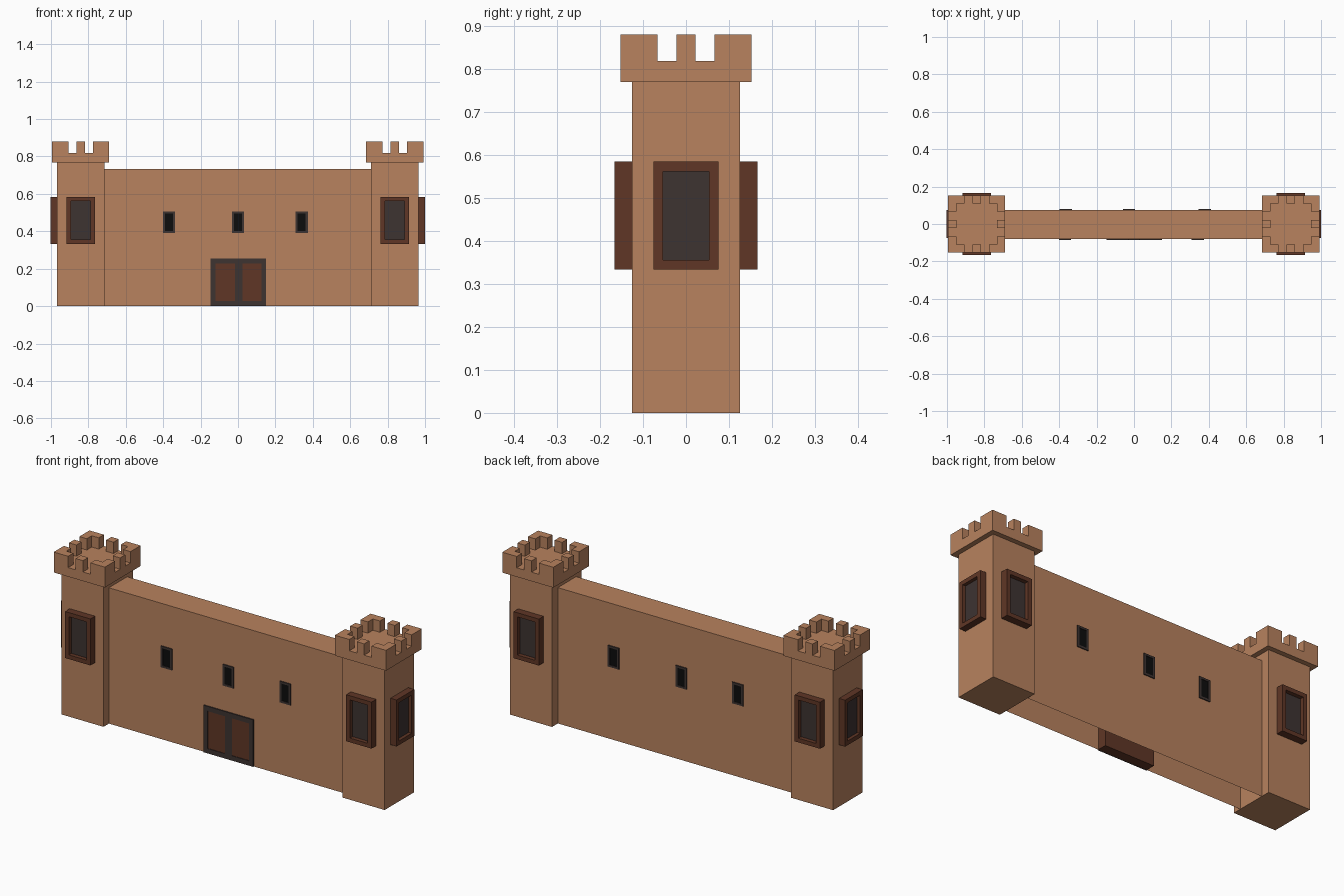
import bpy, bmesh
from math import pi
from mathutils import Matrix

if "Cube" in bpy.data.objects:
    bpy.data.objects.remove(bpy.data.objects["Cube"])


def material(name, rgb):
    m = bpy.data.materials.new(name)
    m.diffuse_color = (*rgb, 1)
    m.use_nodes = True
    m.node_tree.nodes["Principled BSDF"].inputs["Base Color"].default_value = m.diffuse_color
    return m


STONE = material("stone", (0.479, 0.223, 0.112))
WOOD = material("wood", (0.115, 0.037, 0.019))
IRON = material("iron", (0.047, 0.033, 0.031))
DARK = material("dark", (0.004, 0.004, 0.004))


def finish(name, bm, mat, matrix=Matrix()):
    bmesh.ops.recalc_face_normals(bm, faces=bm.faces)
    me = bpy.data.meshes.new(name)
    bm.to_mesh(me)
    bm.free()
    me.materials.append(mat)
    ob = bpy.data.objects.new(name, me)
    ob.matrix_world = matrix
    bpy.context.collection.objects.link(ob)
    return ob


def prism(bm, pts, z0, z1, bottom=True):
    """Extrude a flat outline upwards."""
    lo = [bm.verts.new((x, y, z0)) for x, y in pts]
    hi = [bm.verts.new((x, y, z1)) for x, y in pts]
    n = len(pts)
    for i in range(n):
        j = (i + 1) % n
        bm.faces.new((lo[i], lo[j], hi[j], hi[i]))
    bm.faces.new(hi)
    if bottom:
        bm.faces.new(lo[::-1])


def rect(x0, x1, y0, y1):
    return [(x0, y0), (x1, y0), (x1, y1), (x0, y1)]


def box(name, x0, x1, y0, y1, z0, z1, mat, matrix=Matrix(), bottom=True):
    bm = bmesh.new()
    prism(bm, rect(x0, x1, y0, y1), z0, z1, bottom)
    return finish(name, bm, mat, matrix)


def ring(name, w, z0, z1, border, depth, mat, matrix):
    """Rectangular frame standing on the y=0 plane, projecting towards -y."""
    bm = bmesh.new()
    loops = []
    for b in (0, border):
        for y in (0, -depth):
            loops.append([bm.verts.new((x, y, z)) for x, z in
                          rect(-w + b, w - b, z0 + b, z1 - b)])
    ob, of, ib, inf = loops
    for a, c in ((ob, of), (of, inf), (inf, ib), (ib, ob)):
        for i in range(4):
            j = (i + 1) % 4
            bm.faces.new((a[i], a[j], c[j], c[i]))
    return finish(name, bm, mat, matrix)


def place(x, y, angle):
    return Matrix.Translation((x, y, 0)) @ Matrix.Rotation(angle, 4, "Z")


# Curtain wall, hollow and open underneath
box("curtain_wall", -0.72, 0.72, -0.08, 0.076, 0, 0.733, STONE, bottom=False)

# Towers
T, C, M, A = 0.126, 0.1525, 0.044, 0.086
for side, cx in (("left", -0.841), ("right", 0.838)):
    at = place(cx, 0, 0)
    box(side + "_tower", -T, T, -T, T, 0, 0.769, STONE, at)

    # Crown with L-shaped corner merlons and square middle merlons
    bm = bmesh.new()
    prism(bm, rect(-C, C, -C, C), 0.769, 0.818)
    corner = [(C, C), (C - A, C), (C - A, C - M), (C - M, C - M),
              (C - M, C - A), (C, C - A)]
    for sx in (-1, 1):
        for sy in (-1, 1):
            prism(bm, [(x * sx, y * sy) for x, y in corner], 0.818, 0.879, False)
        e0, e1 = sorted((sx * C, sx * (C - M)))
        prism(bm, rect(e0, e1, -M / 2, M / 2), 0.818, 0.879, False)
        prism(bm, rect(-M / 2, M / 2, e0, e1), 0.818, 0.879, False)
    finish(side + "_crown", bm, STONE, at)

    # Tower windows on the front, back and outer faces
    out = -1 if cx < 0 else 1
    for face, dx, dy, ang in (("front", 0, -T, 0), ("back", 0, T, pi),
                              ("outer", out * T, 0, out * pi / 2)):
        m = place(cx + dx, dy, ang)
        depth = 0.036 if face == "outer" else 0.04
        label = f"{side}_tower_{face}_window"
        ring(label + "_frame", 0.0755, 0.333, 0.584, 0.0225, depth, WOOD, m)
        box(label + "_pane", -0.053, 0.053, -0.018, 0, 0.3555, 0.5615, IRON, m)

# Small wall windows
spots = [("front", x, -0.08, 0) for x in (-0.369, 0, 0.34)]
spots += [("back", x, 0.076, pi) for x in (-0.364, -0.027, 0.378)]
for i, (face, x, y, ang) in enumerate(spots):
    m = place(x, y, ang)
    label = f"{face}_wall_window_{i % 3 + 1}"
    ring(label + "_frame", 0.033, 0.39, 0.505, 0.011, 0.005, IRON, m)
    box(label + "_pane", -0.022, 0.022, -0.002, 0, 0.401, 0.494, DARK, m)

# Double gate
m = place(0.002, -0.08, 0)
ring("gate_frame", 0.149, 0, 0.254, 0.026, 0.006, IRON, m)
box("gate_post", -0.019, 0.021, -0.006, 0, 0.026, 0.228, IRON, m)
box("gate_leaves", -0.148, 0.148, -0.003, 0.05, 0.0005, 0.253, WOOD, m)
